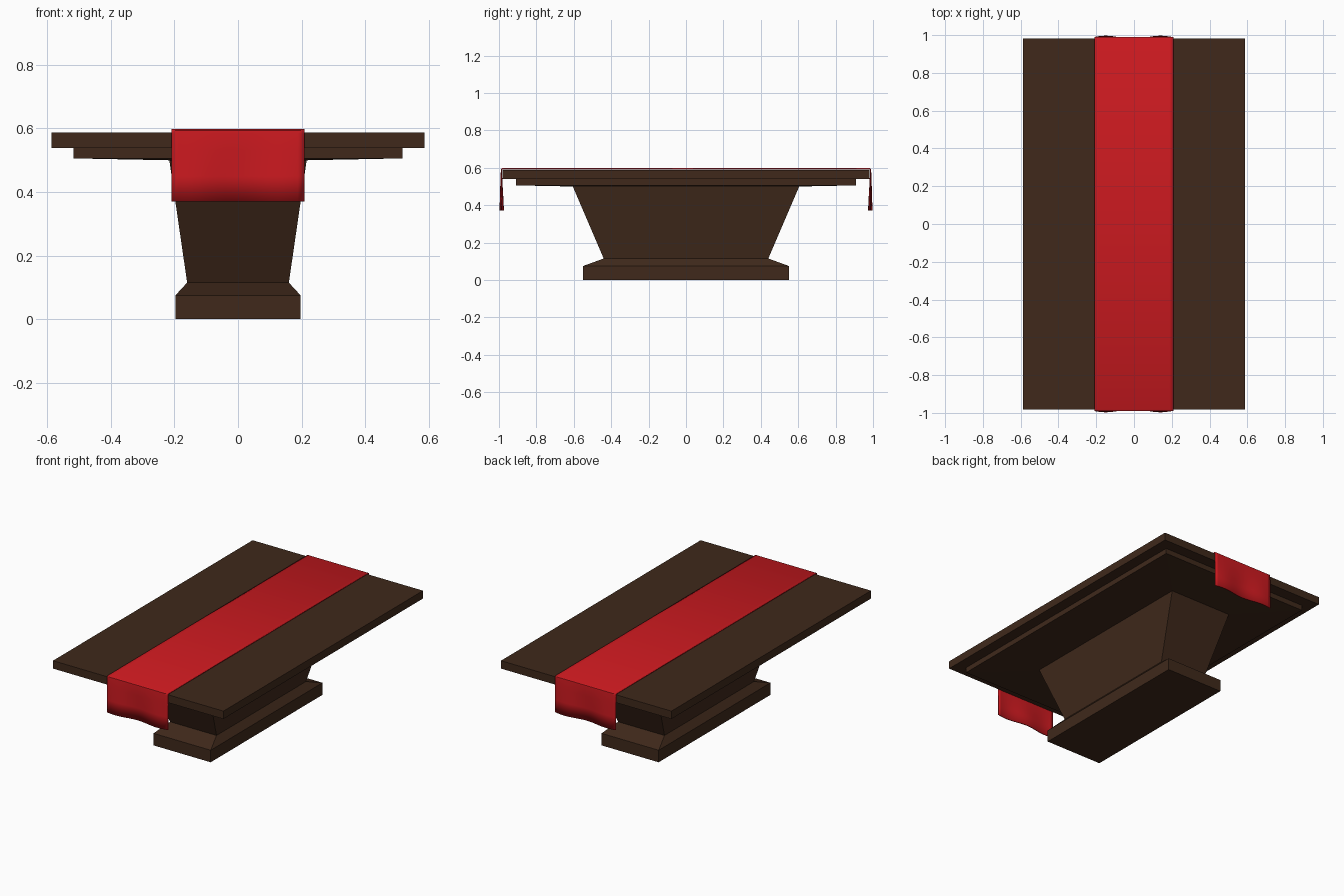
import bpy, bmesh, math

if "Cube" in bpy.data.objects:
    bpy.data.objects.remove(bpy.data.objects["Cube"])

def material(name, rgb):
    m = bpy.data.materials.new(name)
    m.diffuse_color = (*rgb, 1)
    m.use_nodes = True
    m.node_tree.nodes["Principled BSDF"].inputs["Base Color"].default_value = m.diffuse_color
    return m

wood = material("dark_wood", (0.05, 0.022, 0.011))
cloth = material("red_cloth", (0.6, 0.01, 0.014))

def finish(name, bm, mat):
    bmesh.ops.recalc_face_normals(bm, faces=bm.faces)
    me = bpy.data.meshes.new(name)
    bm.to_mesh(me)
    bm.free()
    me.materials.append(mat)
    ob = bpy.data.objects.new(name, me)
    bpy.context.collection.objects.link(ob)
    return ob

def stacked(name, rings, mat):
    """Closed solid through rectangles given as (half x, half y, z)."""
    bm = bmesh.new()
    loops = [[bm.verts.new((sx * x, sy * y, z))
              for sx, sy in ((-1, -1), (1, -1), (1, 1), (-1, 1))]
             for x, y, z in rings]
    for a, b in zip(loops, loops[1:]):
        for i in range(4):
            j = (i + 1) % 4
            bm.faces.new((a[i], a[j], b[j], b[i]))
    bm.faces.new(loops[0])
    bm.faces.new(loops[-1])
    return finish(name, bm, mat)

# Foot with chamfer, and flared pedestal
stacked("pedestal", [(0.197, 0.55, 0), (0.197, 0.55, 0.075),
                     (0.16, 0.44, 0.115), (0.216, 0.605, 0.50)], wood)

# Top slab with stepped, slightly sloped underside
stacked("table_top", [(0.216, 0.605, 0.50), (0.518, 0.91, 0.506),
                      (0.518, 0.91, 0.539), (0.587, 0.982, 0.539),
                      (0.587, 0.982, 0.588)], wood)

# Runner: cloth profile draped over both ends, rippling towards the hems
half = [(0, 0.598, 0), (0.982, 0.598, 0), (0.989, 0.594, 0), (0.990, 0.585, 0),
        (0.990, 0.53, 0.25), (0.989, 0.45, 0.65), (0.988, 0.371, 1)]
path = [(-y, z, w) for y, z, w in half[:0:-1]] + half
bm = bmesh.new()
cols = 20
grid = []
for y, z, w in path:
    row = []
    for i in range(cols + 1):
        x = -0.209 + 0.418 * i / cols
        ripple = 0.009 * w * math.cos(2 * math.pi * (x + 0.15) / 0.29)
        row.append(bm.verts.new((x, y + math.copysign(ripple, y * ripple), z)))
    grid.append(row)
for a, b in zip(grid, grid[1:]):
    for i in range(cols):
        bm.faces.new((a[i], a[i + 1], b[i + 1], b[i]))
runner = finish("table_runner", bm, cloth)
if runner.data.polygons[len(runner.data.polygons) // 2].normal.z < 0:
    runner.data.flip_normals()
solid = runner.modifiers.new("thickness", 'SOLIDIFY')
solid.thickness = 0.006
solid.offset = -1
bpy.context.view_layer.objects.active = runner
runner.select_set(True)
bpy.ops.object.shade_smooth_by_angle(angle=math.radians(30))
